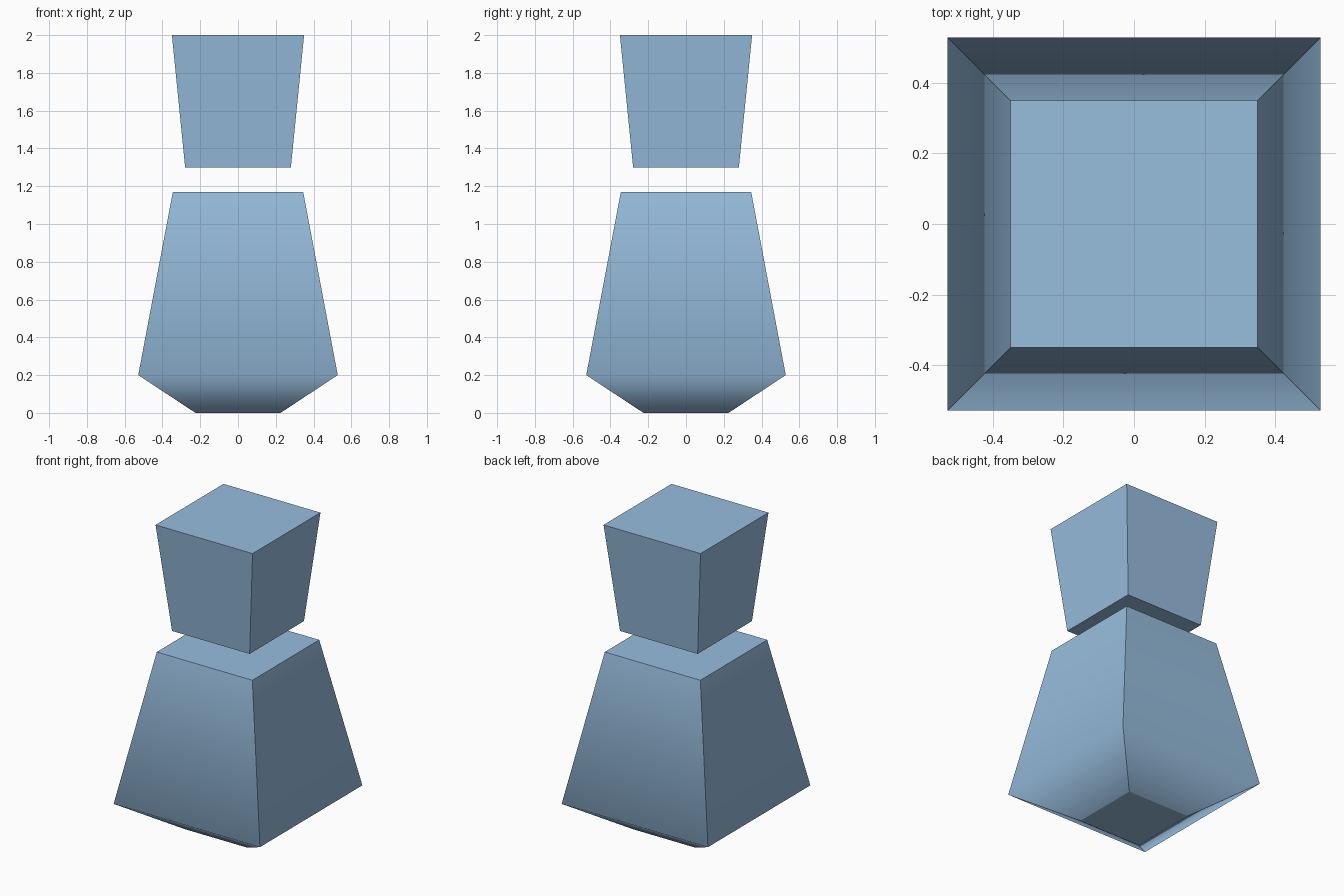
import bpy
import bmesh

if "Cube" in bpy.data.objects:
    bpy.data.objects.remove(bpy.data.objects["Cube"])

# One flat colour for the whole model
blue = bpy.data.materials.new("soft_blue")
blue.diffuse_color = (0.31, 0.51, 0.73, 1.0)
blue.use_nodes = True
blue.node_tree.nodes["Principled BSDF"].inputs["Base Color"].default_value = blue.diffuse_color


def square_loft(name, sections, smooth=False):
    """Capped square solid through (z, half width) sections."""
    bm = bmesh.new()
    rings = [[bm.verts.new((sx * h, sy * h, z))
              for sx, sy in ((-1, -1), (1, -1), (1, 1), (-1, 1))]
             for z, h in sections]
    for low, high in zip(rings, rings[1:]):
        for i in range(4):
            j = (i + 1) % 4
            bm.faces.new((low[i], low[j], high[j], high[i]))
    bm.faces.new(rings[0][::-1])
    bm.faces.new(rings[-1])
    # Smooth only across the inner rings; corners and rims stay sharp
    inner = {v for ring in rings[1:-1] for v in ring}
    for face in bm.faces:
        face.smooth = smooth
    for edge in bm.edges:
        same_level = abs(edge.verts[0].co.z - edge.verts[1].co.z) < 1e-5
        edge.smooth = smooth and same_level and edge.verts[0] in inner
    mesh = bpy.data.meshes.new(name)
    bm.to_mesh(mesh)
    bm.free()
    mesh.materials.append(blue)
    obj = bpy.data.objects.new(name, mesh)
    bpy.context.collection.objects.link(obj)
    return obj


# Tapered body with a flared, undercut base
square_loft("body", [(0.0, 0.225), (0.2, 0.528), (1.17, 0.345)], smooth=True)

# Floating head, wider at the top
square_loft("head", [(1.3, 0.28), (2.0, 0.35)])
